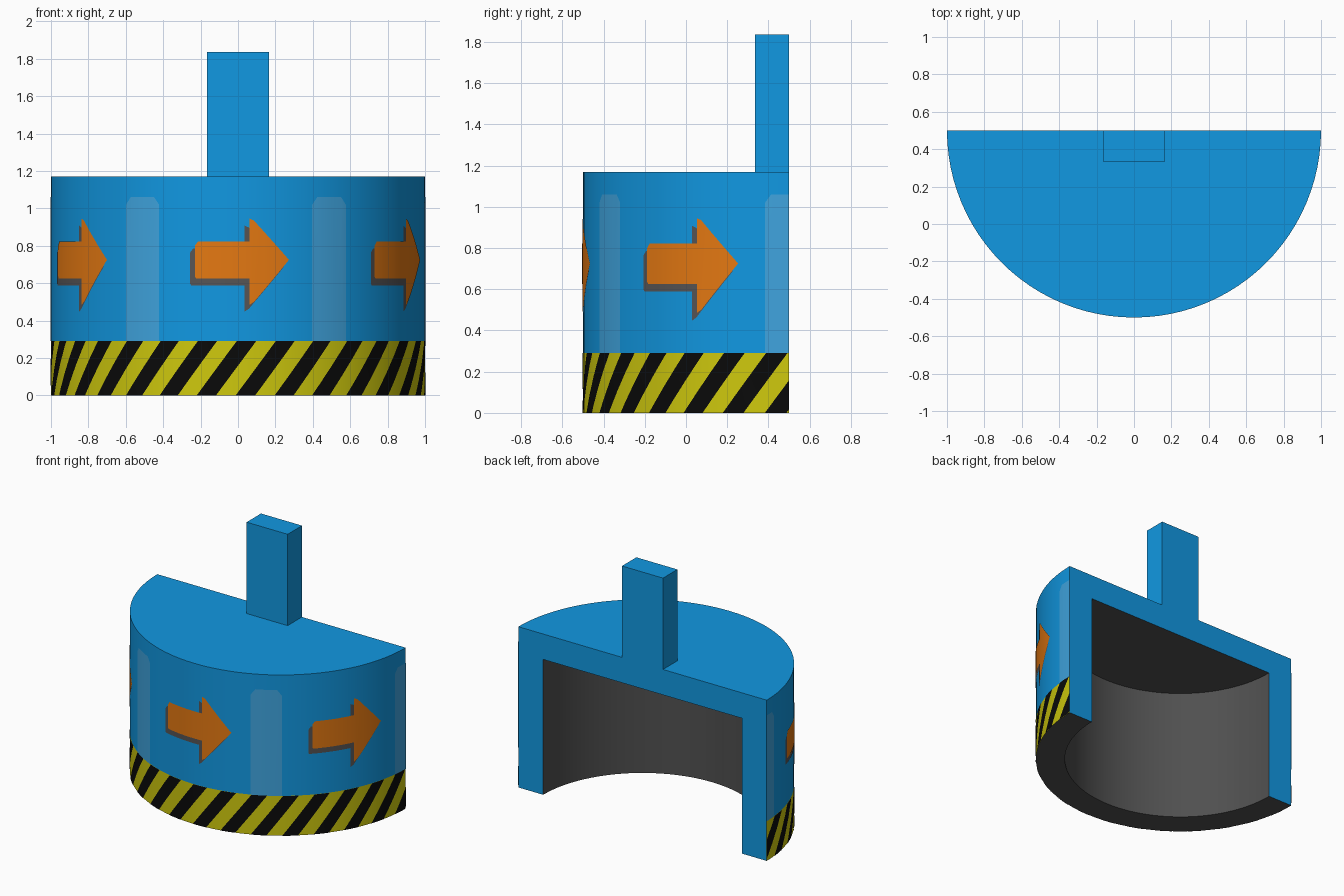
import bpy, bmesh, math

if "Cube" in bpy.data.objects:
    bpy.data.objects.remove(bpy.data.objects["Cube"])

HALF = math.pi / 2
SEG = 48            # wall segments over the half turn
AXIS_Y = 0.5        # the cylinder axis lies in the cut plane
TOP, CEIL, BAND, INNER = 1.17, 0.985, 0.29, 0.8
STEP = math.pi / 3  # spacing of the repeated decoration


def material(name, rgb):
    m = bpy.data.materials.new(name)
    m.diffuse_color = (*rgb, 1)
    m.use_nodes = True
    m.node_tree.nodes["Principled BSDF"].inputs["Base Color"].default_value = m.diffuse_color
    return m


blue = material("blue", (0.0056, 0.314, 0.76))
pale = material("pale blue", (0.05, 0.37, 0.73))
orange = material("orange", (0.78, 0.19, 0.006))
shadow = material("shadow grey", (0.095, 0.09, 0.09))
yellow = material("yellow", (0.62, 0.58, 0.004))
black = material("black", (0.003, 0.003, 0.003))
dark = material("dark grey", (0.08, 0.08, 0.08))


def wrap(r, a, z):
    """Angle a is measured from the front, positive to the right."""
    return (r * math.sin(a), AXIS_Y - r * math.cos(a), z)


def finish(bm, name, mats):
    me = bpy.data.meshes.new(name)
    bm.to_mesh(me)
    bm.free()
    for m in mats:
        me.materials.append(m)
    ob = bpy.data.objects.new(name, me)
    bpy.context.collection.objects.link(ob)
    bpy.ops.object.select_all(action='DESELECT')
    ob.select_set(True)
    bpy.context.view_layer.objects.active = ob
    bpy.ops.object.shade_smooth_by_angle(angle=math.radians(30))
    return ob


# Half-round hollow shell: outer wall, yellow band, rim, inner wall, ceiling
bm = bmesh.new()
profile = [(1, TOP), (1, BAND), (1, 0), (INNER, 0), (INNER, CEIL)]
cols = [[bm.verts.new(wrap(r, -HALF + math.pi * i / SEG, z)) for r, z in profile]
        for i in range(SEG + 1)]
ring_mats = [0, 1, 2, 2]
for c, d in zip(cols, cols[1:]):
    for j, m in enumerate(ring_mats):
        bm.faces.new((c[j], c[j + 1], d[j + 1], d[j])).material_index = m
bm.faces.new([c[0] for c in cols])
bm.faces.new([c[-1] for c in cols]).material_index = 2
bm.faces.new(cols[0] + cols[-1][::-1])          # flat cut face at the back
bmesh.ops.recalc_face_normals(bm, faces=bm.faces[:])
finish(bm, "half_shell", [blue, yellow, dark])

# Square stem on the roof
bm = bmesh.new()
bmesh.ops.create_cube(bm, size=1)
for v in bm.verts:
    v.co = (v.co.x * 0.33, 0.4175 + v.co.y * 0.165, (TOP + 1.835) / 2 + v.co.z * (1.835 - TOP))
finish(bm, "stem", [blue])


def decal(name, polys, mat, lift):
    """Lay convex (angle, height) outlines on the outer wall as a thin skin."""
    bm = bmesh.new()
    for p in polys:
        bm.faces.new([bm.verts.new((a, 0, z)) for a, z in p])
    for i in range(SEG + 1):
        bmesh.ops.bisect_plane(
            bm, geom=bm.verts[:] + bm.edges[:] + bm.faces[:], dist=1e-6,
            plane_co=(-HALF + math.pi * i / SEG, 0, 0), plane_no=(1, 0, 0),
            clear_inner=(i == 0), clear_outer=(i == SEG))
    for v in bm.verts:
        # stay on the flat facets of the wall between segment lines
        w = math.pi / SEG
        t = (v.co.x + HALF) % w - w / 2
        r = math.cos(w / 2) / math.cos(t) + lift
        v.co = wrap(r, v.co.x, v.co.z)
    finish(bm, name, [mat])


def arrow(a, z):
    shaft = [(-0.225, 0.625), (0.066, 0.625), (0.066, 0.823), (-0.215, 0.823),
             (-0.232, 0.80), (-0.232, 0.635)]
    head = [(0.062, 0.485), (0.085, 0.50), (0.275, 0.725), (0.085, 0.935), (0.062, 0.945)]
    return [[(x + a, y + z) for x, y in part] for part in (shaft, head)]


# Arrows with offset drop shadows
turns = [k * STEP for k in (-1, 0, 1)]
decal("arrow_shadows", [p for t in turns for p in arrow(t - 0.027, -0.037)], shadow, 0.002)
decal("arrows", [p for t in turns for p in arrow(t, 0)], orange, 0.004)

# Pale upright bars with clipped top corners
bars = []
for k in (-2, -1, 0, 1):
    l, r = 0.407 + k * STEP, 0.613 + k * STEP
    bars.append([(l, BAND), (r, BAND), (r, 1.02), (r - 0.03, 1.06), (l + 0.03, 1.06), (l, 1.02)])
decal("pale_bars", bars, pale, 0.002)

# Slanted black hazard stripes on the band
stripes = []
for k in range(-8, 10):
    a = -0.17 + k * STEP / 5
    stripes.append([(a - 0.052, 0), (a + 0.052, 0), (a + 0.267, BAND), (a + 0.163, BAND)])
decal("hazard_stripes", stripes, black, 0.002)
